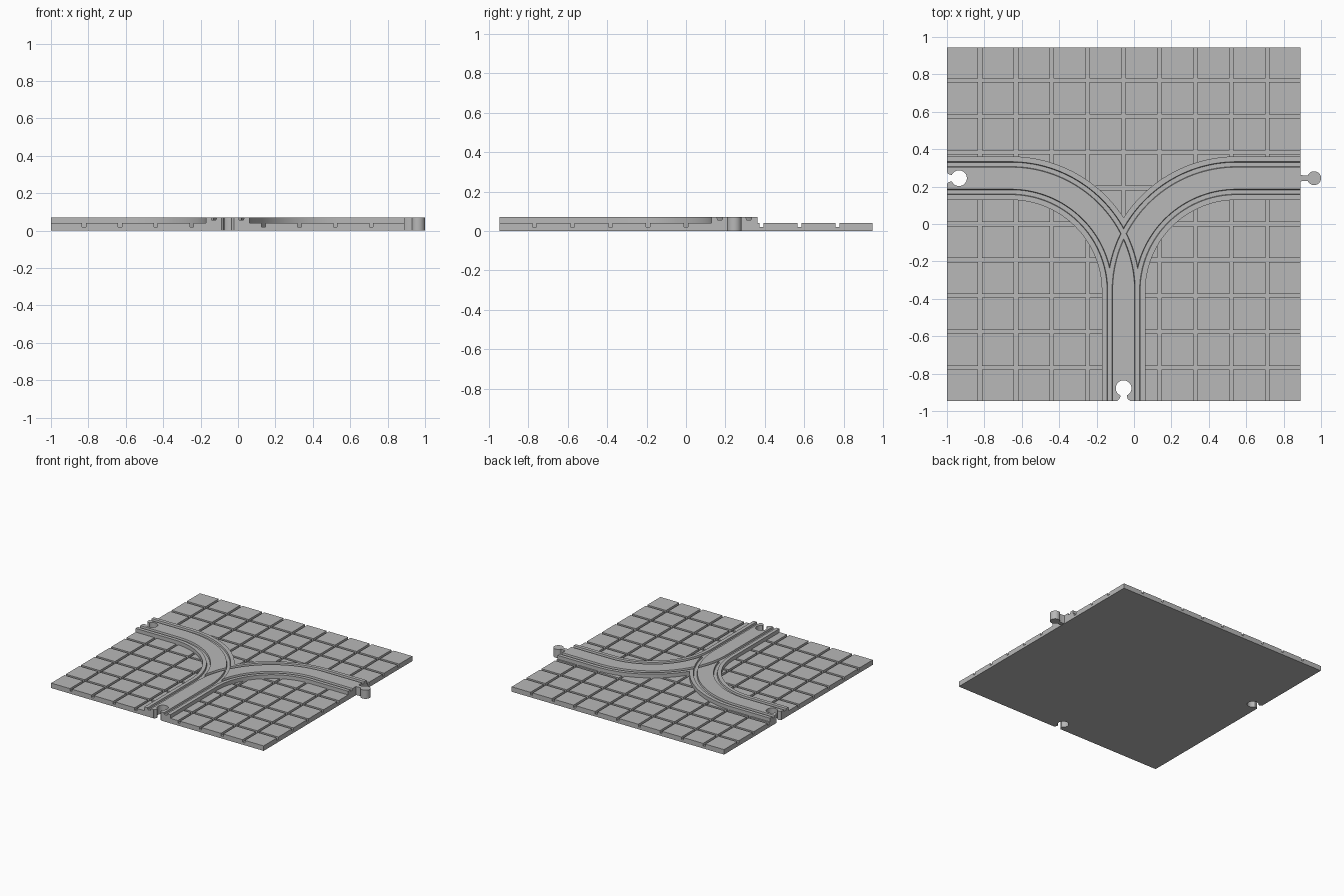
import bpy
import bmesh
from math import sin, cos, pi, asin
from mathutils import Vector

if "Cube" in bpy.data.objects:
    bpy.data.objects.remove(bpy.data.objects["Cube"])

HALF = 0.945          # half width of the square plate
SHIFT = -0.0555       # plate centre in x, leaving room for the plug
PITCH, GAP = 0.192, 0.02
PLATE_Z, FLOOR_Z, TRACK_Z, GROOVE_Z = 0.04, 0.02, 0.07, 0.056
ARM_Y, BEND_R, TRACK_W = 0.245, 0.603, 0.1165

grey = bpy.data.materials.new("plain grey")
grey.use_nodes = True
colour = (0.48, 0.48, 0.48, 1)
grey.diffuse_color = colour
grey.node_tree.nodes["Principled BSDF"].inputs["Base Color"].default_value = colour


def finish(name, bm):
    bmesh.ops.recalc_face_normals(bm, faces=bm.faces[:])
    mesh = bpy.data.meshes.new(name)
    bm.to_mesh(mesh)
    bm.free()
    mesh.materials.append(grey)
    ob = bpy.data.objects.new(name, mesh)
    bpy.context.collection.objects.link(ob)
    return ob


def prism(name, lower, upper, z0, z1):
    """Solid between two outlines with matching points."""
    bm = bmesh.new()
    a = [bm.verts.new((x, y, z0)) for x, y in lower]
    b = [bm.verts.new((x, y, z1)) for x, y in upper]
    bm.faces.new(a[::-1])
    bm.faces.new(b)
    for i in range(len(a)):
        j = (i + 1) % len(a)
        bm.faces.new((a[i], a[j], b[j], b[i]))
    return finish(name, bm)


def combine(target, cutter, operation):
    mod = target.modifiers.new("cut", 'BOOLEAN')
    mod.operation, mod.solver, mod.object = operation, 'EXACT', cutter
    graph = bpy.context.evaluated_depsgraph_get()
    mesh = bpy.data.meshes.new_from_object(target.evaluated_get(graph))
    target.modifiers.remove(mod)
    target.data = mesh


def band(inner, outer, side, extra=0.0):
    """Outline of a strip along the stem, the bend and one arm."""
    def edge(off):
        cy = ARM_Y - BEND_R
        pts = [(off, -HALF - extra)]
        for i in range(37):
            t = pi - i * pi / 72
            r = BEND_R - off
            x = off if i == 0 else BEND_R + r * cos(t)
            pts.append((x, cy + r * sin(t)))
        return pts + [(HALF + extra, ARM_Y - off)]
    return [(side * x, y) for x, y in edge(inner) + edge(outer)[::-1]]


def keyhole(centre, direction, r, neck, reach, flare):
    """Round knob outline with a neck leaving along direction."""
    d = Vector(direction)
    n = Vector((-d.y, d.x))
    a = asin(neck / r)
    pts = [(r * cos(t), r * sin(t))
           for t in (a + (2 * pi - 2 * a) * i / 40 for i in range(41))]
    pts += [(reach - 0.02, -neck), (reach - 0.008, -neck - flare * 0.3),
            (reach, -neck - flare), (reach + 0.02, -neck - flare)]
    pts += [(x, -y) for x, y in pts[:-5:-1]]
    return [tuple(Vector(centre) + d * x + n * y) for x, y in pts]


# Plate: slab split along the grid, tiles raised from it
bm = bmesh.new()
bmesh.ops.create_cube(bm, size=1)
for v in bm.verts:
    v.co = (v.co.x * 2 * HALF, v.co.y * 2 * HALF, (v.co.z + 0.5) * FLOOR_Z)
for axis in (Vector((1, 0, 0)), Vector((0, 1, 0))):
    for k in range(-4, 5):
        for s in (-0.5, 0.5):
            bmesh.ops.bisect_plane(
                bm, geom=bm.verts[:] + bm.edges[:] + bm.faces[:],
                plane_co=axis * (k * PITCH + s * GAP), plane_no=axis)


def on_tile(c):
    return abs(c - round(c / PITCH) * PITCH) > GAP or abs(c) > 4.3 * PITCH


tiles = []
for f in bm.faces:
    c = f.calc_center_median()
    if f.normal.z > 0.9 and on_tile(c.x) and on_tile(c.y):
        tiles.append(f)
raised = bmesh.ops.extrude_face_region(bm, geom=tiles)["geom"]
for v in raised:
    if isinstance(v, bmesh.types.BMVert):
        v.co.z = PLATE_Z
plate = finish("tiled_plate", bm)

# Forked track: two mirrored bends joined
outline = band(-TRACK_W, TRACK_W, 1)
track = prism("forked_track", outline, outline, 0.001, TRACK_Z)
outline = band(-TRACK_W, TRACK_W, -1)
other = prism("track_half", outline, outline, 0.001, TRACK_Z)
combine(track, other, 'UNION')
helpers = [other]

# Wheel grooves along both routes
for side in (1, -1):
    for s in (1, -1):
        low = band(s * 0.062, s * 0.085, side, 0.02)
        high = band(s * 0.058, s * 0.089, side, 0.02)
        cutter = prism("groove_cutter", low, high, GROOVE_Z, TRACK_Z + 0.004)
        combine(track, cutter, 'DIFFERENCE')
        helpers.append(cutter)

# Sockets in the left arm and the stem
for centre, direction in (((-0.88, ARM_Y), (-1, 0)), ((0, -0.878), (0, -1))):
    hole = keyhole(centre, direction, 0.042, 0.018, 0.066, 0.015)
    cutter = prism("socket_cutter", hole, hole, -0.05, 0.12)
    for target in (plate, track):
        combine(target, cutter, 'DIFFERENCE')
    helpers.append(cutter)

# Plug at the end of the other arm
knob = keyhole((1.0185, ARM_Y), (-1, 0), 0.037, 0.015, 0.0735, 0.003)
plug = prism("connector_plug", knob, knob, 0.001, TRACK_Z)

for ob in helpers:
    bpy.data.objects.remove(ob)
bpy.ops.object.select_all(action='DESELECT')
for ob in (plate, track, plug):
    ob.location.x = SHIFT
    ob.select_set(True)
bpy.context.view_layer.objects.active = track
bpy.ops.object.shade_smooth_by_angle()
